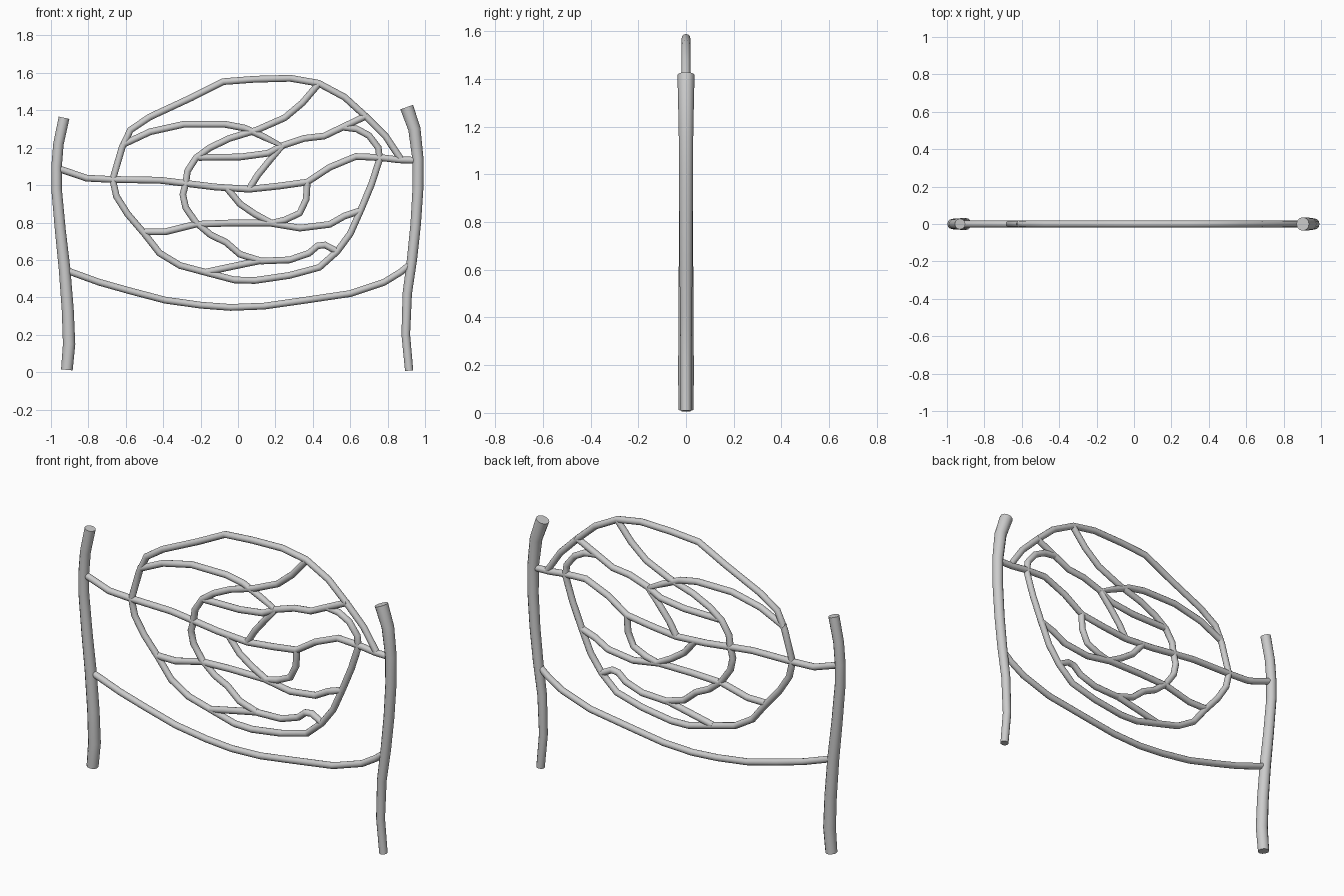
import bpy


def branch(name, pts, radii=(0.018,), closed=False):
    """Round tube through (x, z) points in the y = 0 plane."""
    cu = bpy.data.curves.new(name, 'CURVE')
    cu.dimensions = '3D'
    cu.bevel_depth = 1.0
    cu.bevel_resolution = 4
    cu.use_fill_caps = True
    sp = cu.splines.new('POLY')
    sp.points.add(len(pts) - 1)
    for i, (p, (x, z)) in enumerate(zip(sp.points, pts)):
        p.co = (x, 0, z, 1)
        p.radius = radii[min(i, len(radii) - 1)]
    sp.use_cyclic_u = closed
    ob = bpy.data.objects.new(name, cu)
    bpy.context.collection.objects.link(ob)
    bpy.ops.object.select_all(action='DESELECT')
    ob.select_set(True)
    bpy.context.view_layer.objects.active = ob
    bpy.ops.object.convert(target='MESH')
    bpy.ops.object.shade_smooth_by_angle(angle=0.6)


# Upright posts
branch("left_post", [(-.93, 1.36), (-.96, 1.22), (-.97, 1.1), (-.97, .98), (-.95, .76),
                     (-.927, .55), (-.91, .33), (-.903, .15), (-.915, .012)],
       (.029, .028, .028, .028, .029, .031, .032, .033, .031))
branch("right_post", [(.902, 1.417), (.943, 1.3), (.962, 1.14), (.962, .98), (.95, .79),
                      (.93, .6), (.905, .42), (.897, .2), (.915, .008)],
       (.036, .033, .03, .029, .028, .027, .025, .023, .022))

# Bottom rail and wavy middle rail
branch("bottom_rail", [(-.92, .545), (-.74, .48), (-.58, .435), (-.39, .385), (-.2, .358),
                       (-.04, .346), (.14, .353), (.33, .38), (.6, .42), (.78, .48),
                       (.87, .535), (.93, .585)])
branch("middle_rail", [(-.95, 1.085), (-.81, 1.037), (-.67, 1.03), (-.42, 1.026),
                       (-.285, 1.01), (-.125, .99), (.06, .978), (.22, .995), (.37, 1.016),
                       (.49, 1.095), (.63, 1.153), (.7, 1.15), (.78, 1.145), (.86, 1.135),
                       (.95, 1.133)])

# Outer loop that spirals inwards at the right
branch("outer_loop", [(.87, 1.14), (.79, 1.26), (.68, 1.37), (.57, 1.47), (.43, 1.545),
                      (.28, 1.571), (.09, 1.566), (-.08, 1.553), (-.25, 1.467),
                      (-.47, 1.365), (-.575, 1.295), (-.62, 1.2), (-.67, 1.03),
                      (-.65, .94), (-.59, .845), (-.5, .74), (-.42, .637), (-.31, .57),
                      (-.16, .53), (-.02, .493), (.09, .49), (.275, .517), (.435, .56),
                      (.53, .645), (.6, .74), (.66, .875), (.714, 1.005), (.758, 1.14),
                      (.75, 1.2), (.7, 1.265), (.635, 1.3), (.56, 1.31)])

# Inner branches
branch("upper_arch", [(-.62, 1.215), (-.47, 1.285), (-.29, 1.325), (-.07, 1.325),
                      (.035, 1.305), (.14, 1.257), (.24, 1.207), (.17, 1.133),
                      (.105, 1.053), (.06, .98)])
branch("upper_twig", [(.69, 1.372), (.56, 1.31), (.46, 1.262), (.355, 1.25), (.24, 1.212),
                      (.16, 1.17), (.01, 1.15), (-.21, 1.148)])
branch("inner_spiral", [(.43, 1.54), (.345, 1.44), (.25, 1.36), (.1, 1.294), (-.045, 1.25),
                        (-.15, 1.2), (-.225, 1.145), (-.27, 1.075), (-.28, 1.005),
                        (-.295, .95), (-.28, .88), (-.225, .8), (-.145, .733),
                        (-.065, .695), (.01, .63), (.125, .594), (.275, .6), (.38, .636),
                        (.425, .675), (.465, .68), (.53, .645)])
branch("heart_curve", [(.37, 1.016), (.365, .925), (.33, .85), (.25, .813), (.18, .797),
                       (.09, .845), (.01, .9), (-.06, .985)])
branch("lower_branch", [(-.5, .75), (-.39, .75), (-.23, .79), (-.045, .797), (.17, .797),
                        (.33, .77), (.49, .79), (.57, .835), (.66, .865)])
branch("lower_twig", [(-.17, .535), (-.02, .567), (.125, .597)])
